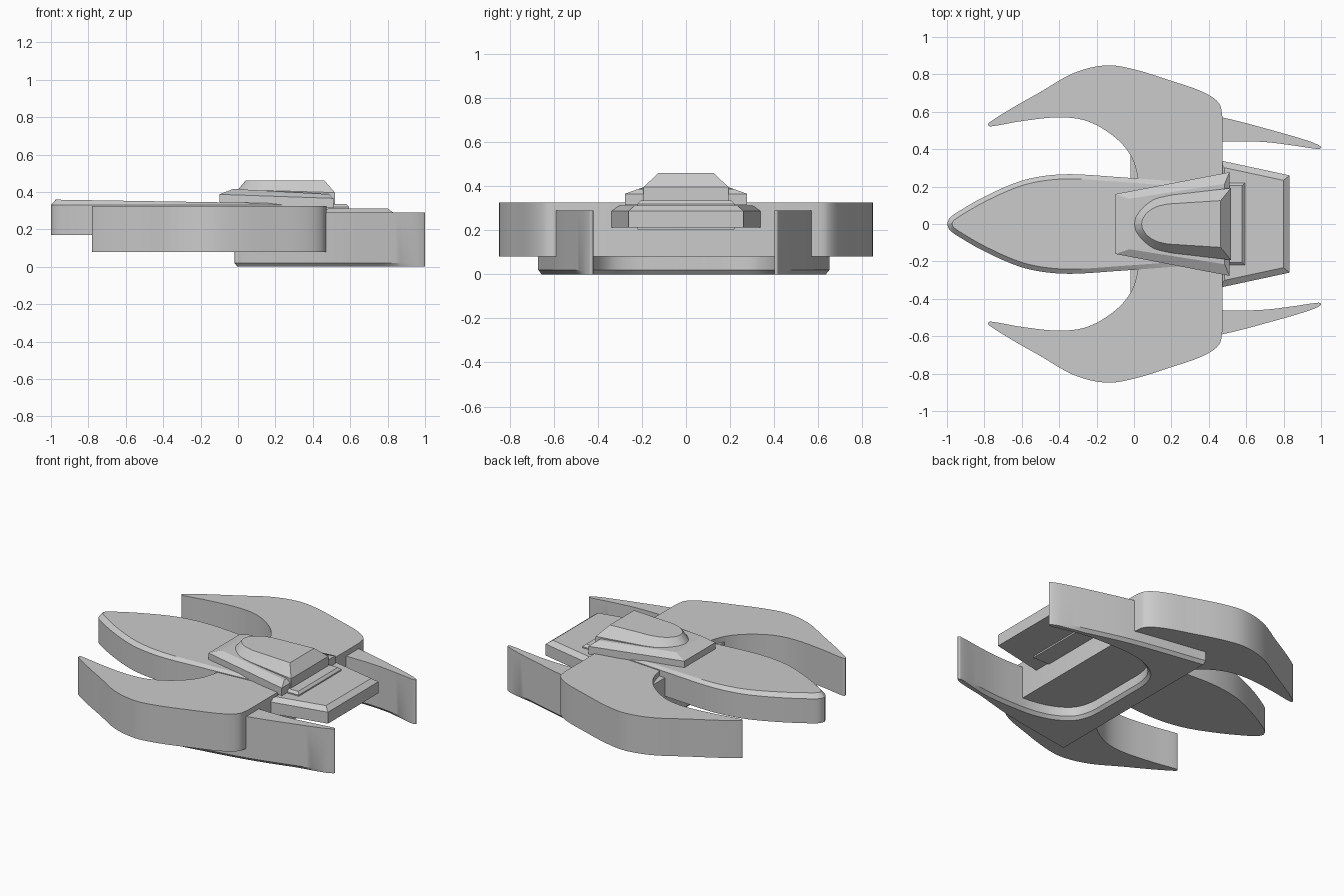
import bpy, bmesh
from math import radians
from mathutils import Vector
from mathutils.geometry import interpolate_bezier

if "Cube" in bpy.data.objects:
    bpy.data.objects.remove(bpy.data.objects["Cube"])


def smooth(pts, res=7):
    """Smooth open curve through 2D points."""
    p = [Vector((x, y, 0)) for x, y in pts]
    n = len(p)
    tan = [(p[min(i + 1, n - 1)] - p[max(i - 1, 0)]).normalized() for i in range(n)]
    out = []
    for i in range(n - 1):
        h = (p[i + 1] - p[i]).length / 3
        seg = interpolate_bezier(p[i], p[i] + tan[i] * h, p[i + 1] - tan[i + 1] * h, p[i + 1], res)
        out += [(v.x, v.y) for v in seg[:-1]]
    return out + [tuple(pts[-1])]


def mirror(half):
    """Close a half outline across y = 0."""
    return half + [(x, -y) for x, y in reversed(half) if abs(y) > 1e-5]


def inset(pts, d):
    """Move an outline inwards by d (a number or a function of x)."""
    n = len(pts)
    area = sum(pts[i][0] * pts[(i + 1) % n][1] - pts[(i + 1) % n][0] * pts[i][1] for i in range(n))
    s = 1 if area > 0 else -1
    out = []
    for i in range(n):
        a, b, c = (Vector(pts[j % n]) for j in (i - 1, i, i + 1))
        e, f = (b - a).normalized(), (c - b).normalized()
        n1, n2 = Vector((-e.y, e.x)) * s, Vector((-f.y, f.x)) * s
        m = (n1 + n2) / max(1 + n1.dot(n2), 0.5)
        out.append(tuple(b + m * (d(b.x) if callable(d) else d)))
    return out


def loft(name, rings, y=0.0):
    """Bridge (outline, height) rings; height = a number or a function of x."""
    bm = bmesh.new()
    loops = [[bm.verts.new((px, py + y, z(px) if callable(z) else z)) for px, py in pts]
             for pts, z in rings]
    n = len(loops[0])
    for a, b in zip(loops, loops[1:]):
        for i in range(n):
            j = (i + 1) % n
            bm.faces.new((a[i], a[j], b[j], b[i]))
    caps = [bm.faces.new(list(reversed(loops[0]))), bm.faces.new(loops[-1])]
    bmesh.ops.recalc_face_normals(bm, faces=bm.faces)
    bmesh.ops.triangulate(bm, faces=caps)
    me = bpy.data.meshes.new(name)
    bm.to_mesh(me)
    bm.free()
    ob = bpy.data.objects.new(name, me)
    bpy.context.collection.objects.link(ob)
    bpy.ops.object.select_all(action='DESELECT')
    ob.select_set(True)
    bpy.context.view_layer.objects.active = ob
    bpy.ops.object.shade_smooth_by_angle(angle=radians(22))
    return ob


# Crescent wings with forward tips
wing = mirror([(0.473, 0)] + smooth([
    (0.473, 0.57), (0.455, 0.645), (0.37, 0.705), (0.2, 0.765), (0, 0.827), (-0.15, 0.848),
    (-0.32, 0.808), (-0.5, 0.706), (-0.66, 0.615), (-0.77, 0.545), (-0.78, 0.53), (-0.765, 0.522),
    (-0.6, 0.55), (-0.4, 0.57), (-0.25, 0.55), (-0.11, 0.47), (-0.02, 0.37), (0.02, 0.25),
    (0.03, 0.12), (0.03, 0)]))
loft("crescent_wings", [(wing, 0.08), (wing, 0.325)])

# Lower fork with two rear prongs; the bottom chamfer fades out at the tips
fork = mirror([(-0.02, 0)] + smooth([(-0.02, 0.64), (-0.01, 0.66), (0.02, 0.657), (0.47, 0.58),
    (0.75, 0.508), (0.93, 0.455), (0.99, 0.43), (1.0, 0.418), (0.985, 0.411), (0.85, 0.43), (0.7, 0.448),
    (0.55, 0.452), (0.4, 0.445), (0.27, 0.41), (0.17, 0.34), (0.13, 0.24), (0.125, 0.1), (0.125, 0)]))
fade = lambda x: max(0.0, min(0.018, (0.96 - x) * 0.1))
loft("rear_fork", [(inset(fork, fade), 0.0), (fork, 0.02), (fork, 0.29)], y=-0.01)

# Pointed main hull
hull = mirror(smooth([(-1, 0), (-0.985, 0.032), (-0.94, 0.066), (-0.8, 0.146), (-0.62, 0.225),
                      (-0.48, 0.257), (-0.33, 0.266), (-0.1, 0.252), (0.2, 0.23), (0.46, 0.212)])
              + [(0.46, 0)])
loft("main_hull", [(hull, 0.17), (hull, 0.33),
                   (inset(hull, 0.025), lambda x: 0.343 - 0.016 * x)])

# Tail slab and the raised block above it
tail = mirror([(0.45, 0.342), (0.832, 0.26)])
loft("tail_slab", [(tail, 0.213), (tail, 0.288), (inset(tail, 0.033), 0.312)])
block = mirror([(0.3, 0.22), (0.593, 0.22)])
loft("tail_block", [(block, 0.203), (block, 0.32), (inset(block, 0.015), 0.335)])

# Tilted canopy base
base = mirror([(-0.1, 0.16), (0.51, 0.277)])
base_top = mirror([(-0.025, 0.135), (0.485, 0.215)])
loft("canopy_base", [(base, lambda x: 0.345 - 0.05 * (x + 0.1)),
                     (base, lambda x: 0.387 - 0.035 * (x + 0.1)),
                     (base_top, lambda x: 0.416 - 0.055 * (x + 0.025))])

# Rounded cockpit
low = mirror(smooth([(0, 0), (0.01, 0.04), (0.05, 0.09), (0.11, 0.132), (0.2, 0.155)]) + [(0.518, 0.192)])
top = mirror(smooth([(0.04, 0), (0.048, 0.03), (0.075, 0.065), (0.12, 0.092), (0.18, 0.107)]) + [(0.463, 0.125)])
loft("cockpit", [(low, 0.315), (low, lambda x: 0.412 - 0.03 * x), (top, 0.46)])
